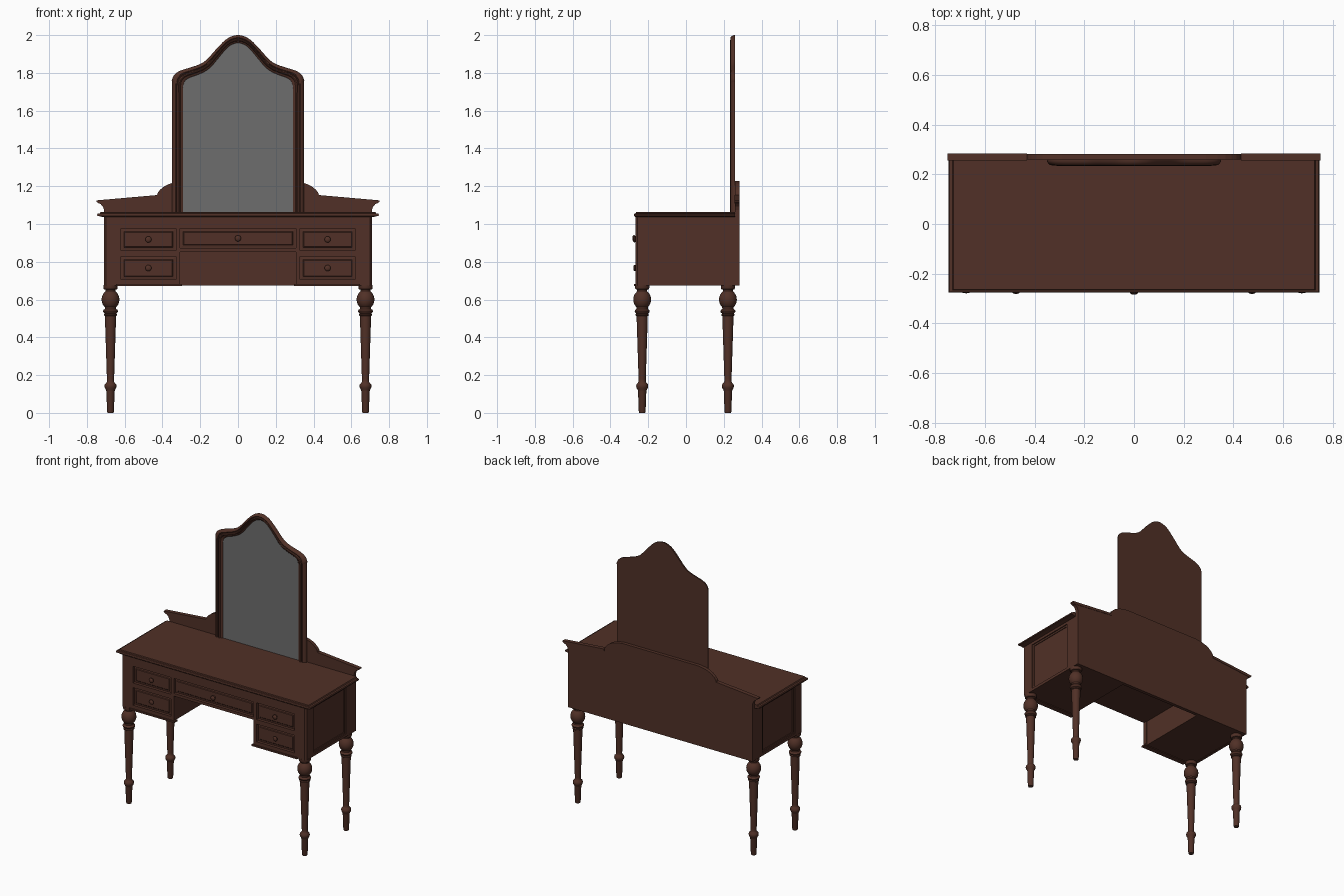
import bpy, bmesh, math
from mathutils import Vector

if "Cube" in bpy.data.objects:
    bpy.data.objects.remove(bpy.data.objects["Cube"])


def material(name, col):
    m = bpy.data.materials.new(name)
    m.diffuse_color = (*col, 1)
    m.use_nodes = True
    m.node_tree.nodes["Principled BSDF"].inputs["Base Color"].default_value = m.diffuse_color
    return m


WOOD = material("dark_wood", (0.082, 0.030, 0.020))
GLASS = material("mirror_grey", (0.155, 0.155, 0.155))


def make(name, verts, faces, mat=WOOD, smooth=False):
    me = bpy.data.meshes.new(name)
    me.from_pydata(verts, [], faces)
    bm = bmesh.new()
    bm.from_mesh(me)
    bmesh.ops.recalc_face_normals(bm, faces=bm.faces)
    bm.to_mesh(me)
    bm.free()
    me.materials.append(mat)
    ob = bpy.data.objects.new(name, me)
    bpy.context.collection.objects.link(ob)
    if smooth:
        bpy.ops.object.select_all(action='DESELECT')
        ob.select_set(True)
        bpy.context.view_layer.objects.active = ob
        bpy.ops.object.shade_smooth_by_angle(angle=math.radians(40))
    return ob


def loft(name, rings, mat=WOOD, smooth=False):
    """Closed rings of equal length joined in order and capped."""
    n = len(rings[0])
    verts = [v for r in rings for v in r]
    faces = [(k * n + i, k * n + (i + 1) % n, (k + 1) * n + (i + 1) % n, (k + 1) * n + i)
             for k in range(len(rings) - 1) for i in range(n)]
    faces += [tuple(range(n)), tuple(range((len(rings) - 1) * n, len(rings) * n))]
    return make(name, verts, faces, mat, smooth)


def box(name, x0, x1, y0, y1, z0, z1):
    return loft(name, [[(x0, y0, z), (x1, y0, z), (x1, y1, z), (x0, y1, z)] for z in (z0, z1)])


def pair(name, x0, x1, *rest):
    box(name + "_right", x0, x1, *rest)
    box(name + "_left", -x1, -x0, *rest)


def prism(name, poly, y0, y1):
    return loft(name, [[(x, y, z) for x, z in poly] for y in (y0, y1)])


def lathe(name, profile, origin, axis='Z', n=24):
    ox, oy, oz = origin
    rings = []
    for r, h in profile:
        ring = []
        for i in range(n):
            a = 2 * math.pi * i / n
            c, s = r * math.cos(a), r * math.sin(a)
            ring.append((ox + c, oy + s, oz + h) if axis == 'Z' else (ox + c, oy - h, oz + s))
        rings.append(ring)
    return loft(name, rings, smooth=True)


# Turned legs
ball = [(0.047 * math.cos(math.radians(a)), 0.6 + 0.052 * math.sin(math.radians(a)))
        for a in range(-50, 51, 10)]
leg = [(0.016, 0), (0.018, 0.006), (0.022, 0.115), (0.024, 0.122), (0.030, 0.132), (0.032, 0.142),
       (0.030, 0.152), (0.022, 0.160), (0.019, 0.166), (0.019, 0.18), (0.029, 0.49), (0.029, 0.512),
       (0.034, 0.515), (0.035, 0.521), (0.031, 0.527), (0.038, 0.532), (0.040, 0.539),
       (0.036, 0.546), (0.030, 0.55)] + ball + \
      [(0.026, 0.645), (0.027, 0.652), (0.035, 0.655), (0.038, 0.662), (0.038, 0.677)]
for side, x in (("left", -0.675), ("right", 0.675)):
    for end, y in (("front", -0.232), ("back", 0.222)):
        lathe(f"{end}_{side}_leg", leg, (x, y, 0))

# Carcass core with kneehole between the pedestals
box("upper_carcass", -0.697, 0.697, -0.247, 0.259, 0.853, 1.04)
pair("pedestal", 0.31, 0.697, -0.247, 0.259, 0.677, 0.86)

# Chamfered front corner posts
for name, s in (("right", 1), ("left", -1)):
    post = [(0.63, -0.267), (0.698, -0.267), (0.709, -0.256), (0.709, -0.18), (0.69, -0.18),
            (0.69, -0.24), (0.63, -0.24)]
    loft("front_corner_post_" + name, [[(s * x, y, z) for x, y in post] for z in (0.675, 1.04)])

# Side frames with a raised bead around the recessed panel
pair("back_side_stile", 0.69, 0.709, 0.172, 0.259, 0.675, 1.04)
pair("side_top_rail", 0.69, 0.709, -0.18, 0.172, 1.018, 1.04)
pair("side_bottom_rail", 0.69, 0.709, -0.18, 0.172, 0.675, 0.694)
pair("side_bead_front", 0.69, 0.702, -0.18, -0.168, 0.694, 1.018)
pair("side_bead_back", 0.69, 0.702, 0.160, 0.172, 0.694, 1.018)
pair("side_bead_top", 0.69, 0.702, -0.168, 0.160, 1.006, 1.018)
pair("side_bead_bottom", 0.69, 0.702, -0.168, 0.160, 0.694, 0.706)

# Front face frame
FY = (-0.267, -0.24)
box("front_top_rail", -0.63, 0.63, *FY, 0.976, 1.04)
box("center_drawer_rail", -0.31, 0.31, *FY, 0.853, 0.872)
pair("inner_front_stile", 0.306, 0.329, *FY, 0.675, 0.976)
pair("middle_drawer_rail", 0.329, 0.63, *FY, 0.828, 0.86)
pair("bottom_drawer_rail", 0.329, 0.63, *FY, 0.675, 0.706)
pair("pedestal_lip", 0.296, 0.645, -0.276, -0.24, 0.672, 0.682)
pair("outer_drawer_stile", 0.62, 0.632, *FY, 0.70, 0.98)

# Drawer fronts with bevelled edges and turned knobs
knob = [(0.008, 0), (0.007, 0.008), (0.012, 0.011), (0.0165, 0.016), (0.0165, 0.020),
        (0.012, 0.025), (0.004, 0.027)]


def drawer(name, x0, x1, z0, z1, knob_tip):
    g = 0.004
    rings = []
    for d, y in ((g, -0.24), (g, -0.252), (g + 0.012, -0.254), (g + 0.016, -0.258)):
        rings.append([(x0 + d, y, z0 + d), (x1 - d, y, z0 + d), (x1 - d, y, z1 - d), (x0 + d, y, z1 - d)])
    loft(name, rings)
    k = (knob_tip - 0.256) / 0.027
    lathe(name + "_knob", [(r, h * k) for r, h in knob],
          ((x0 + x1) / 2, -0.256, (z0 + z1) / 2), 'Y', 16)


drawer("center_drawer", -0.306, 0.306, 0.872, 0.976, 0.284)
for side, s in (("right", 1), ("left", -1)):
    a, b = sorted((s * 0.329, s * 0.62))
    drawer(f"upper_{side}_drawer", a, b, 0.86, 0.976, 0.281)
    drawer(f"lower_{side}_drawer", a, b, 0.706, 0.828, 0.279)

# Table top with moulded edge
loft("table_top", [[(-x, -y, z), (x, -y, z), (x, 0.26, z), (-x, 0.26, z)] for x, y, z in
                   ((0.712, 0.267, 1.036), (0.728, 0.270, 1.040), (0.745, 0.274, 1.043),
                    (0.746, 0.275, 1.050), (0.742, 0.273, 1.055), (0.731, 0.266, 1.057),
                    (0.727, 0.264, 1.064))])

# Back board with flared, sloping top and raised scrolled middle
half = [(0.709, 0.675), (0.709, 1.075), (0.715, 1.092), (0.727, 1.105), (0.742, 1.113), (0.747, 1.122),
        (0.43, 1.15), (0.425, 1.165), (0.412, 1.182), (0.392, 1.198), (0.368, 1.211),
        (0.335, 1.221), (0.29, 1.228)]
prism("back_board", half + [(-x, z) for x, z in reversed(half)], 0.259, 0.282)

# Thin cap moulding along the sloping parts of the back board
for name, s in (("right", 1), ("left", -1)):
    cap = [(0.43, 1.153), (0.75, 1.125), (0.748, 1.117), (0.735, 1.108), (0.43, 1.137)]
    prism("back_board_cap_" + name, [(s * x, z) for x, z in cap], 0.256, 0.2845)


# Mirror: frame is blended between an outer and an inner outline
def smooth_outline(pts, steps=4):
    p = [Vector(q) for q in pts]
    p = [p[0]] + p + [Vector((-p[-2].x, p[-2].y))]
    out = []
    for i in range(1, len(p) - 2):
        a, b, c, d = p[i - 1:i + 3]
        for k in range(steps):
            t = k / steps
            out.append(0.5 * (2 * b + (c - a) * t + (2 * a - 5 * b + 4 * c - d) * t * t
                              + (3 * b - a - 3 * c + d) * t ** 3))
    out.append(p[-2])
    return out + [Vector((-v.x, v.y)) for v in reversed(out[:-1])]


outer = smooth_outline([(-0.35, 1.06), (-0.35, 1.70), (-0.35, 1.755), (-0.339, 1.788), (-0.307, 1.811),
                        (-0.254, 1.828), (-0.2, 1.847), (-0.164, 1.872), (-0.116, 1.925),
                        (-0.069, 1.973), (-0.032, 1.994), (0, 2.0)])
inner = smooth_outline([(-0.29, 1.06), (-0.29, 1.68), (-0.29, 1.72), (-0.284, 1.752), (-0.262, 1.772),
                        (-0.222, 1.787), (-0.178, 1.806), (-0.142, 1.833), (-0.1, 1.883),
                        (-0.06, 1.930), (-0.028, 1.952), (0, 1.958)])
N = len(outer)
section = [(0, 0.259), (0, 0.252), (0.08, 0.245), (0.2, 0.238), (0.32, 0.236), (0.42, 0.239),
           (0.45, 0.246), (0.52, 0.246), (0.55, 0.237), (0.65, 0.234), (0.74, 0.238),
           (0.77, 0.243), (0.9, 0.245), (1, 0.250)]
verts = [(*(o.lerp(i, t)), y) for t, y in section for o, i in zip(outer, inner)]
verts = [(x, y, z) for x, z, y in verts]
faces = [(k * N + i, k * N + i + 1, (k + 1) * N + i + 1, (k + 1) * N + i)
         for k in range(len(section) - 1) for i in range(N - 1)]
make("mirror_frame", verts, faces, smooth=True)


def sheet(name, outline, y, mat):
    m = N // 2
    f = [(i, i + 1, N - 2 - i, N - 1 - i) for i in range(m - 1)] + [(m - 1, m, m + 1)]
    make(name, [(v.x, y, v.y) for v in outline], f, mat)


sheet("mirror_glass", inner, 0.249, GLASS)
sheet("mirror_back", outer, 0.259, WOOD)
